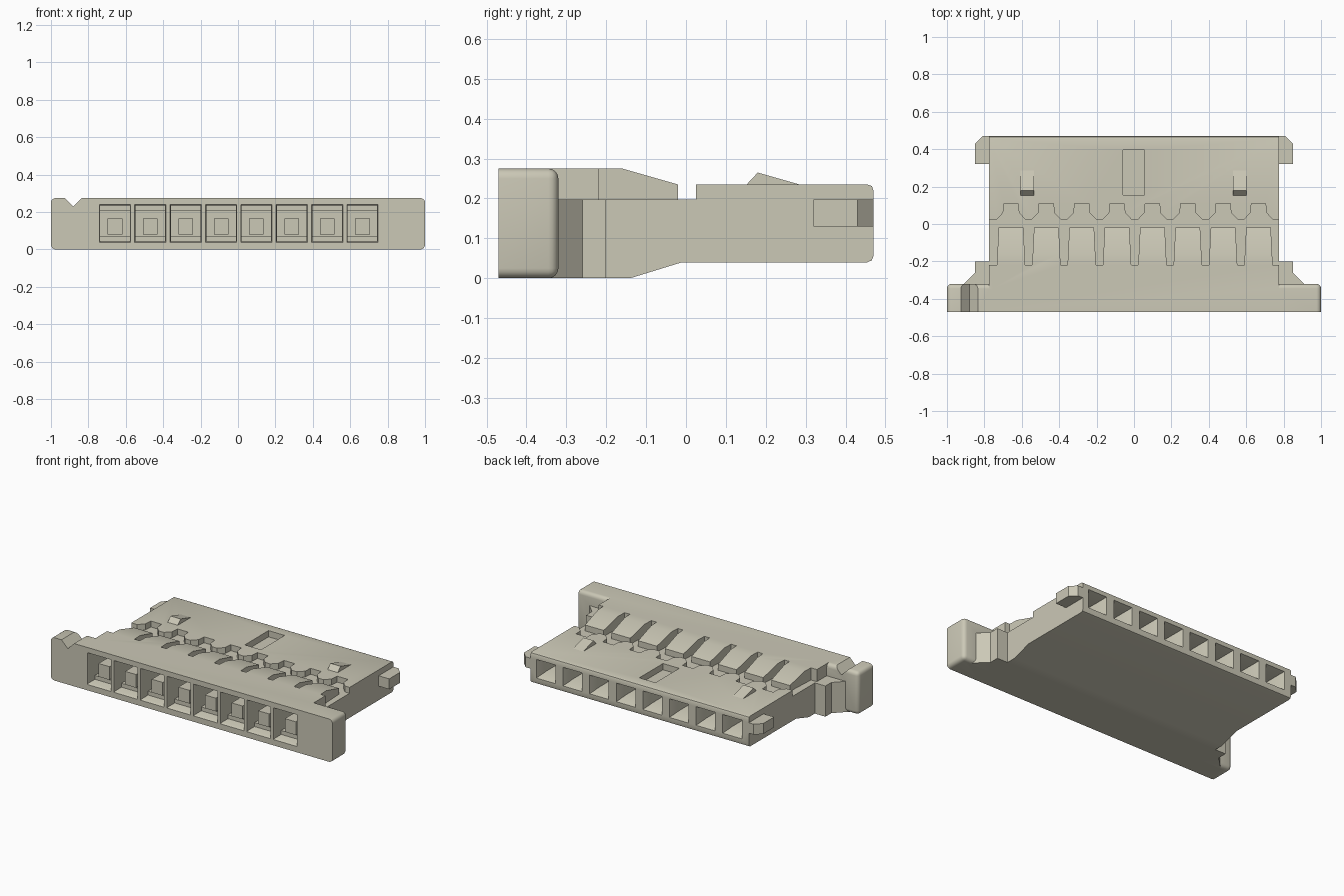
import bpy, bmesh, math
from mathutils import Vector

cube = bpy.data.objects.get("Cube")
if cube:
    bpy.data.objects.remove(cube)

# Single housing plastic
plastic = bpy.data.materials.new("warm_grey_plastic")
COLOR = (0.60, 0.58, 0.47, 1)
plastic.use_nodes = True
plastic.diffuse_color = COLOR
plastic.node_tree.nodes["Principled BSDF"].inputs["Base Color"].default_value = COLOR

PITCH = 0.189
CENTRES = [(i - 3.5) * PITCH + 0.004 for i in range(8)]


def finish(name, bm):
    bmesh.ops.recalc_face_normals(bm, faces=bm.faces)
    me = bpy.data.meshes.new(name)
    bm.to_mesh(me)
    bm.free()
    me.materials.append(plastic)
    ob = bpy.data.objects.new(name, me)
    bpy.context.collection.objects.link(ob)
    return ob


def add_loft(bm, rings):
    """Closed solid through matching rings of points."""
    loops = [[bm.verts.new(p) for p in ring] for ring in rings]
    n = len(loops[0])
    for a, b in zip(loops, loops[1:]):
        for i in range(n):
            j = (i + 1) % n
            bm.faces.new((a[i], a[j], b[j], b[i]))
    bm.faces.new(loops[0])
    bm.faces.new(loops[-1])


def side_prism(bm, profile, x0, x1):
    add_loft(bm, [[(x, y, z) for y, z in profile] for x in (x0, x1)])


def plan_prism(bm, outline, z0, z1):
    add_loft(bm, [[(x, y, z) for x, y in outline] for z in (z0, z1)])


def tunnel(bm, cx, rings):
    """Rectangular sections along y, each (y, width, z0, z1)."""
    add_loft(bm, [[(cx - w / 2, y, z0), (cx + w / 2, y, z0),
                   (cx + w / 2, y, z1), (cx - w / 2, y, z1)]
                  for y, w, z0, z1 in rings])


def boolean(target, other, operation):
    mod = target.modifiers.new("bool", 'BOOLEAN')
    mod.operation = operation
    mod.solver = 'EXACT'
    mod.object = other
    bpy.context.view_layer.objects.active = target
    bpy.ops.object.modifier_apply(modifier=mod.name)
    bpy.data.objects.remove(other)


# Main body, extruded side profile with rounded rear edges
bm = bmesh.new()
side_prism(bm, [(-0.46, 0), (-0.14, 0), (-0.01, 0.04), (0.455, 0.04),
                (0.466, 0.045), (0.47, 0.056), (0.47, 0.22), (0.466, 0.231),
                (0.455, 0.235), (0.0, 0.235), (-0.02, 0.235),
                (-0.16, 0.275), (-0.46, 0.275)], -0.775, 0.775)
housing = finish("connector_housing", bm)

# Cross trench: wedge fingers on its front side, chamfered notches on the rear
outline = [(-0.9, -0.22)]
for c in CENTRES:
    outline += [(c - 0.076, -0.22), (c - 0.066, -0.02),
                (c + 0.066, -0.02), (c + 0.076, -0.22)]
outline += [(0.9, -0.22), (0.9, 0.025)]
for c in reversed(CENTRES):
    outline += [(c + 0.076, 0.025), (c + 0.042, 0.06), (c + 0.038, 0.11),
                (c - 0.038, 0.11), (c - 0.042, 0.06), (c - 0.076, 0.025)]
outline.append((-0.9, 0.025))
bm = bmesh.new()
plan_prism(bm, outline, 0.197, 0.4)
boolean(housing, finish("trench_cutter", bm), 'DIFFERENCE')

# Front flange, rounded everywhere except around the mating face
bm = bmesh.new()
tunnel(bm, 0, [(-0.47, 2, 0, 0.275), (-0.32, 2, 0, 0.275)])
edges = [e for e in bm.edges if any(v.co.y > -0.4 for v in e.verts)]
bmesh.ops.bevel(bm, geom=edges, offset=0.025, segments=4, profile=0.5,
                affect='EDGES')
flange = finish("front_flange", bm)

# V-shaped orientation notch
bm = bmesh.new()
add_loft(bm, [[(-0.935, y, 0.285), (-0.88, y, 0.23), (-0.825, y, 0.285)]
              for y in (-0.6, -0.2)])
boolean(flange, finish("notch_cutter", bm), 'DIFFERENCE')
boolean(housing, flange, 'UNION')

# Side gussets and rear ears
for s in (-1, 1):
    bm = bmesh.new()
    plan_prism(bm, [(s * x, y) for x, y in
                    [(0.74, -0.35), (0.94, -0.35), (0.85, -0.26),
                     (0.85, -0.2), (0.74, -0.2)]], 0, 0.197)
    boolean(housing, finish("gusset", bm), 'UNION')
    bm = bmesh.new()
    plan_prism(bm, [(s * x, y) for x, y in
                    [(0.765, 0.32), (0.85, 0.32), (0.85, 0.43),
                     (0.81, 0.47), (0.765, 0.47)]], 0.13, 0.197)
    boolean(housing, finish("ear", bm), 'UNION')

# Contact cavities front and rear, plus the top key pocket
bm = bmesh.new()
for c in CENTRES:
    tunnel(bm, c, [(-0.49, 0.18, 0.027, 0.25), (-0.455, 0.158, 0.045, 0.235),
                   (-0.24, 0.158, 0.045, 0.235)])
    tunnel(bm, c, [(0.48, 0.142, 0.077, 0.203), (0.40, 0.09, 0.105, 0.18),
                   (0.22, 0.09, 0.105, 0.18)])
plan_prism(bm, [(-0.06, 0.155), (0.055, 0.155), (0.055, 0.395),
                (-0.06, 0.395)], 0.195, 0.3)
boolean(housing, finish("cavity_cutter", bm), 'DIFFERENCE')

# Posts and rear ledges inside the front cavities
bm = bmesh.new()
for c in CENTRES:
    tunnel(bm, c, [(-0.42, 0.078, 0.08, 0.165), (-0.22, 0.078, 0.08, 0.165)])
    tunnel(bm, c, [(-0.40, 0.168, 0.035, 0.07), (-0.22, 0.168, 0.035, 0.07)])
    tunnel(bm, c, [(-0.36, 0.168, 0.205, 0.24), (-0.22, 0.168, 0.205, 0.24)])
posts = finish("cavity_posts", bm)

# Locking ramps on the rear deck
bm = bmesh.new()
for cx in (-0.57, 0.566):
    side_prism(bm, [(0.148, 0.23), (0.152, 0.235), (0.18, 0.265),
                    (0.285, 0.235), (0.29, 0.23)], cx - 0.036, cx + 0.036)
ramps = finish("locking_ramps", bm)

# Smooth only the rounded edges
bpy.ops.object.select_all(action='DESELECT')
housing.select_set(True)
bpy.context.view_layer.objects.active = housing
bpy.ops.object.shade_smooth_by_angle(angle=math.radians(28))
